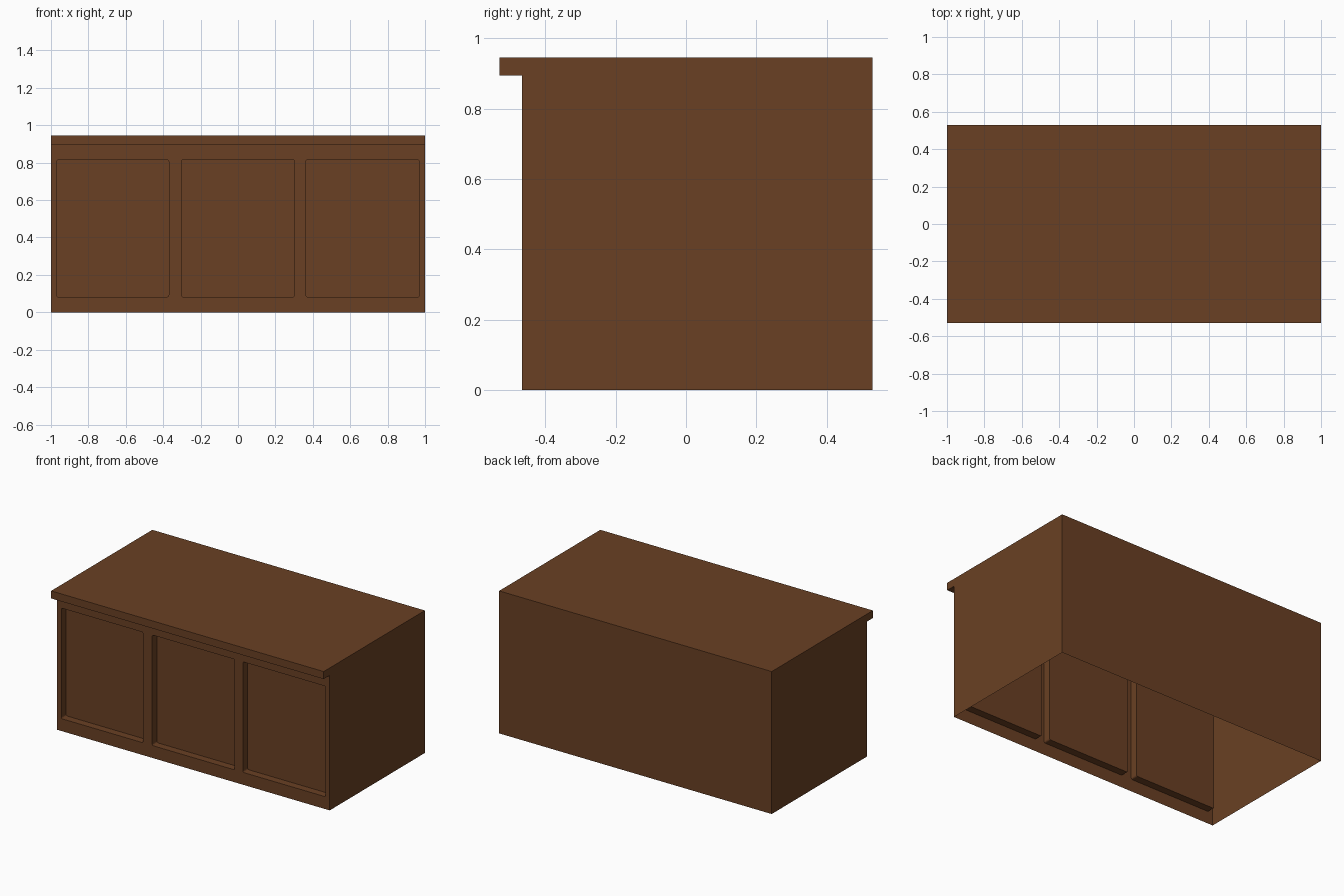
import bpy, bmesh, math

if "Cube" in bpy.data.objects:
    bpy.data.objects.remove(bpy.data.objects["Cube"])

brown = bpy.data.materials.new("dark_brown_wood")
brown.diffuse_color = (0.144, 0.051, 0.017, 1)
brown.use_nodes = True
brown.node_tree.nodes["Principled BSDF"].inputs["Base Color"].default_value = brown.diffuse_color

HALF, BACK, FRONT, LIP = 1.0, 0.53, -0.467, -0.53
TOP, LIP_Z, DEPTH = 0.945, 0.895, 0.05
bm = bmesh.new()


def rounded_rect(x0, x1, z0, z1, r=0.01, seg=3):
    """Outline points of a rectangle with small rounded corners."""
    pts = []
    corners = [(x1 - r, z1 - r), (x0 + r, z1 - r), (x0 + r, z0 + r), (x1 - r, z0 + r)]
    for i, (cx, cz) in enumerate(corners):
        for k in range(seg + 1):
            a = math.pi / 2 * (i + k / seg)
            pts.append((cx + r * math.cos(a), cz + r * math.sin(a)))
    return pts


def loop(pts, y):
    vs = [bm.verts.new((x, y, z)) for x, z in pts]
    return vs, [bm.edges.new((vs[i], vs[(i + 1) % len(vs)])) for i in range(len(vs))]


# Front wall: a sheet with three holes
edges = loop([(-HALF, 0), (HALF, 0), (HALF, LIP_Z), (-HALF, LIP_Z)], FRONT)[1]
holes = []
for x0, x1 in ((-0.97, -0.37), (-0.303, 0.303), (0.363, 0.97)):
    vs, es = loop(rounded_rect(x0, x1, 0.082, 0.815), FRONT)
    holes.append(vs)
    edges += es
bmesh.ops.triangle_fill(bm, edges=edges, use_beauty=True, use_dissolve=False)

# Recessed panels behind the holes
for vs in holes:
    inner = [bm.verts.new((v.co.x, FRONT + DEPTH, v.co.z)) for v in vs]
    for i in range(len(vs)):
        j = (i + 1) % len(vs)
        bm.faces.new((vs[i], vs[j], inner[j], inner[i]))
    bm.faces.new(inner)

# Sides, back, top and overhanging lip from one side profile, open underneath
profile = [(FRONT, 0), (FRONT, LIP_Z), (LIP, LIP_Z), (LIP, TOP), (BACK, TOP), (BACK, 0)]
left = [bm.verts.new((-HALF, y, z)) for y, z in profile]
right = [bm.verts.new((HALF, y, z)) for y, z in profile]
bm.faces.new(left)
bm.faces.new(right)
for i in range(1, 5):
    bm.faces.new((left[i], left[i + 1], right[i + 1], right[i]))

bmesh.ops.remove_doubles(bm, verts=bm.verts[:], dist=0.0001)
bmesh.ops.recalc_face_normals(bm, faces=bm.faces[:])

mesh = bpy.data.meshes.new("counter")
bm.to_mesh(mesh)
bm.free()
mesh.materials.append(brown)
bpy.context.collection.objects.link(bpy.data.objects.new("counter", mesh))
